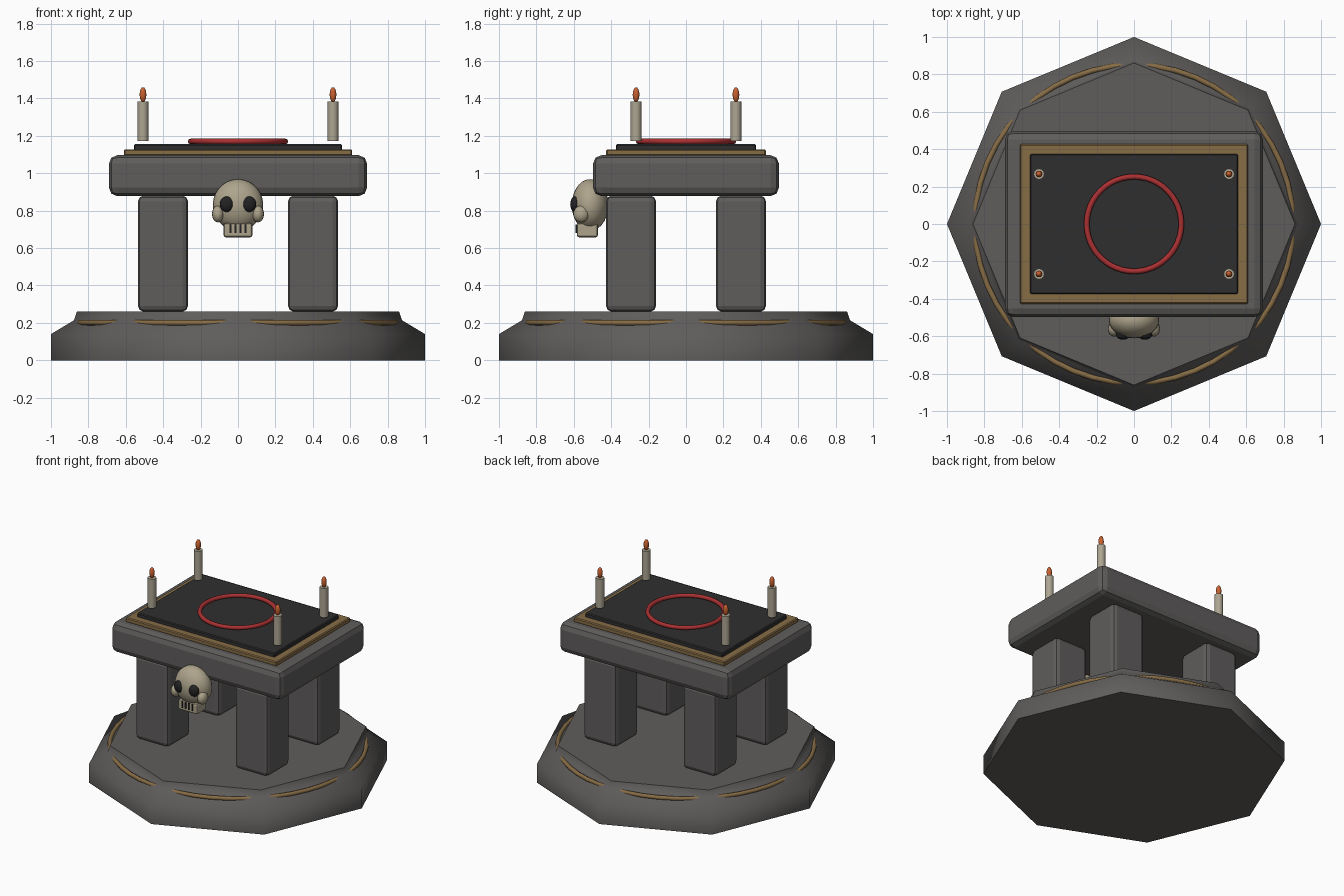
import bpy, bmesh, math
from mathutils import Matrix

old = bpy.data.objects.get("Cube")
if old:
    bpy.data.objects.remove(old, do_unlink=True)


def material(name, r, g, b):
    m = bpy.data.materials.new(name)
    m.use_nodes = True
    m.diffuse_color = (r, g, b, 1)
    m.node_tree.nodes["Principled BSDF"].inputs["Base Color"].default_value = (r, g, b, 1)
    return m


stone = material("grey stone", 0.115, 0.11, 0.107)
black = material("black cloth", 0.028, 0.028, 0.028)
gold = material("dull gold", 0.24, 0.15, 0.06)
red = material("red", 0.4, 0.03, 0.032)
bone = material("bone", 0.42, 0.37, 0.26)
wax = material("candle wax", 0.42, 0.38, 0.29)
flame = material("flame orange", 0.58, 0.12, 0.03)
dark = material("socket black", 0.016, 0.016, 0.017)


def finish(obj, name, mat, angle=None):
    obj.name = name
    obj.data.materials.append(mat)
    if angle:
        bpy.ops.object.select_all(action='DESELECT')
        obj.select_set(True)
        bpy.context.view_layer.objects.active = obj
        bpy.ops.object.shade_smooth_by_angle(angle=math.radians(angle))
    return obj


def box(name, loc, size, mat, bevel=0, segments=2):
    bpy.ops.mesh.primitive_cube_add(size=1, location=loc)
    obj = bpy.context.object
    obj.data.transform(Matrix.Diagonal((*size, 1)))
    if bevel:
        mod = obj.modifiers.new("Bevel", 'BEVEL')
        mod.width, mod.segments = bevel, segments
    return finish(obj, name, mat)


def ball(name, loc, radii, mat, segments=24, rings=14):
    bpy.ops.mesh.primitive_uv_sphere_add(segments=segments, ring_count=rings, radius=1, location=loc)
    obj = bpy.context.object
    obj.data.transform(Matrix.Diagonal((*radii, 1)))
    return finish(obj, name, mat, 60)


def ring(name, z, major, minor, mat):
    bpy.ops.mesh.primitive_torus_add(location=(0, 0, z), major_radius=major, minor_radius=minor,
                                     major_segments=48, minor_segments=8)
    return finish(bpy.context.object, name, mat, 60)


# Octagonal stepped base, from a profile of (radius, height)
bm = bmesh.new()
loops = []
for r, z in [(1, 0), (1, 0.14), (0.877, 0.214), (0.861, 0.262)]:
    loops.append([bm.verts.new((r * math.cos(i * math.pi / 4), r * math.sin(i * math.pi / 4), z))
                  for i in range(8)])
for low, high in zip(loops, loops[1:]):
    for i in range(8):
        j = (i + 1) % 8
        bm.faces.new((low[i], low[j], high[j], high[i]))
bm.faces.new(loops[0][::-1])
bm.faces.new(loops[-1])
mesh = bpy.data.meshes.new("base")
bm.to_mesh(mesh)
bm.free()
base = bpy.data.objects.new("base", mesh)
bpy.context.collection.objects.link(base)
finish(base, "base", stone, 65)
ring("base_gold_ring", 0.2, 0.85, 0.015, gold)

# Table slab and its coverings
box("slab", (0, 0, 0.987), (1.38, 0.994, 0.219), stone, 0.045)
box("gold_trim", (0, 0, 1.11), (1.22, 0.854, 0.034), gold, 0.006, 1)
box("cloth", (0, 0, 1.138), (1.112, 0.748, 0.034), black, 0.006, 1)
ring("red_circle", 1.17, 0.253, 0.015, red)

# Legs and candles at the four corners
for sx, side in ((1, "left"), (-1, "right")):
    for sy, end in ((-1, "front"), (1, "back")):
        tag = f"{end}_{side}"
        box(f"{tag}_leg", (sx * 0.401, sy * 0.294, 0.57), (0.267, 0.267, 0.62), stone, 0.03)
        x, y = sx * 0.508, sy * 0.267
        bpy.ops.mesh.primitive_cylinder_add(vertices=12, radius=0.029, depth=0.213, location=(x, y, 1.278))
        finish(bpy.context.object, f"{tag}_candle", wax, 40)
        ball(f"{tag}_flame", (x, y, 1.42), (0.018, 0.018, 0.04), flame, 12, 8)

# Skull hanging on the front of the slab
ball("skull", (0, -0.513, 0.83), (0.135, 0.098, 0.138), bone)
box("jaw", (0, -0.527, 0.695), (0.154, 0.112, 0.076), bone, 0.012)
for s, side in ((1, "left"), (-1, "right")):
    ball(f"{side}_eye_socket", (s * 0.059, -0.593, 0.834), (0.038, 0.026, 0.042), dark, 16, 10)
    ball(f"{side}_cheek", (s * 0.107, -0.56, 0.782), (0.032, 0.042, 0.045), bone, 16, 10)
for i in range(4):
    box(f"tooth_gap_{i + 1}", ((i - 1.5) * 0.027, -0.584, 0.704), (0.009, 0.012, 0.046), dark)
